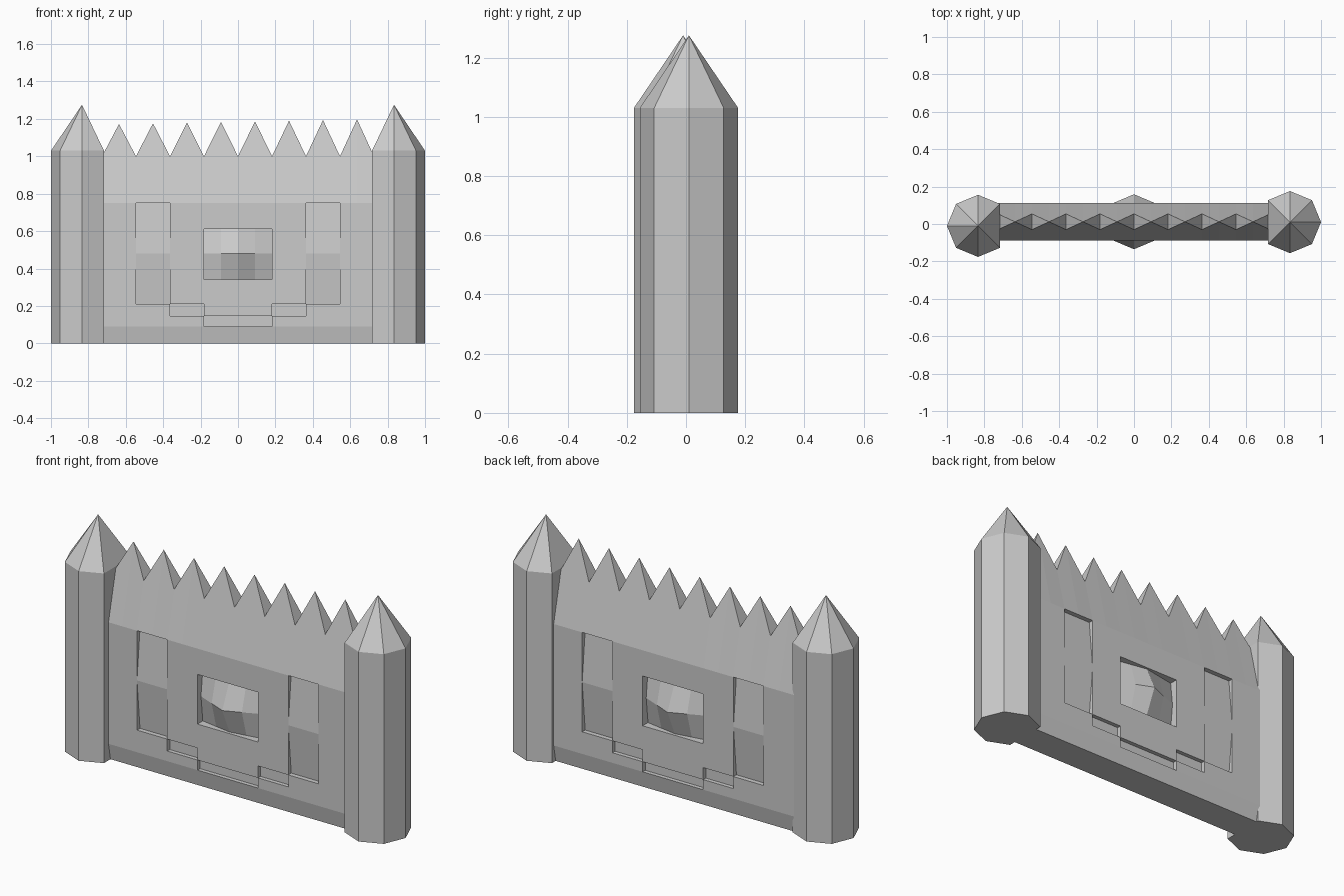
import bpy, bmesh, math
from mathutils import Vector

cube = bpy.data.objects.get("Cube")
if cube:
    bpy.data.objects.remove(cube, do_unlink=True)

stone = bpy.data.materials.new("stone_grey")
stone.use_nodes = True
GREY = (0.6, 0.6, 0.6, 1)
stone.diffuse_color = GREY
stone.node_tree.nodes["Principled BSDF"].inputs["Base Color"].default_value = GREY


def finish(bm, name):
    bmesh.ops.remove_doubles(bm, verts=bm.verts, dist=0.0005)
    mesh = bpy.data.meshes.new(name)
    bm.to_mesh(mesh)
    bm.free()
    mesh.materials.append(stone)
    obj = bpy.data.objects.new(name, mesh)
    bpy.context.collection.objects.link(obj)
    return obj


def face(bm, points, out):
    """Add a face whose normal points along the given direction."""
    f = bm.faces.new([bm.verts.new(p) for p in points])
    f.normal_update()
    if f.normal.dot(Vector(out)) < 0:
        f.normal_flip()


# Wall dimensions
STEP = 0.0909
HALF = 0.1
MID_Y = 0.012
LEVELS = [0.09, 0.145, 0.21, 0.34, 0.48, 0.61, 0.75]


def region(ax, z):
    """Name of the recess at a grid cell, ax counted in steps from the middle."""
    if 4 < ax < 6 and 0.21 < z < 0.75:
        return "slot"
    if ax < 2 and 0.34 < z < 0.61:
        return "window"
    if 2 < ax < 4 and 0.145 < z < 0.21:
        return "ledge"
    if ax < 2 and 0.09 < z < 0.145:
        return "sill"
    return ""


def half_depth(kind, x, z):
    """Distance of the surface from the wall's middle plane."""
    dz = abs(z - 0.48)
    if kind == "slot":
        return HALF - 0.095 * dz
    if kind == "window":
        u, v = abs(x) / 0.182, dz / 0.135
        return 0.147 - 0.077 * u - 0.06 * v + 0.045 * u * v
    return HALF - 0.022 if kind else HALF


def crest(i):
    """Top height and half thickness of the toothed crest."""
    return (1.185 + 0.0018 * i, 0) if i % 2 else (1.0, 0.042)


def build_wall():
    bm = bmesh.new()
    for i in range(-8, 8):
        x0, x1 = i * STEP, (i + 1) * STEP
        (z0, t0), (z1, t1) = crest(i), crest(i + 1)
        for s in (-1, 1):
            def pt(x, d, z):
                return (x, MID_Y + s * d, z)
            out = (0, s, 0)
            # Tapered foot and sloping toothed top
            face(bm, [pt(x0, 0.083, 0), pt(x1, 0.083, 0), pt(x1, HALF, 0.09), pt(x0, HALF, 0.09)], out)
            face(bm, [pt(x0, HALF, 0.75), pt(x1, HALF, 0.75), pt(x1, t1, z1), pt(x0, t0, z0)], out)
            # Main face with recessed cells and their side walls
            for lo, hi in zip(LEVELS, LEVELS[1:]):
                ax, mz = abs(i + 0.5), (lo + hi) / 2
                kind = region(ax, mz)
                corners = [(x0, lo), (x1, lo), (x1, hi), (x0, hi)]
                face(bm, [pt(x, half_depth(kind, x, z), z) for x, z in corners], out)
                if not kind:
                    continue
                for n, (dx, dz) in enumerate([(0, -1), (1, 0), (0, 1), (-1, 0)]):
                    beyond = region(abs(i + 0.5 + dx), mz + dz * (hi - lo + 0.01) * 0.6)
                    if beyond == kind:
                        continue
                    a, b = corners[n], corners[(n + 1) % 4]
                    da, db = half_depth(kind, *a), half_depth(kind, *b)
                    rim = [pt(a[0], HALF, a[1]), pt(b[0], HALF, b[1])]
                    if db < HALF - 0.0001:
                        rim.append(pt(b[0], db, b[1]))
                    if da < HALF - 0.0001:
                        rim.append(pt(a[0], da, a[1]))
                    if len(rim) > 2:
                        face(bm, rim, (-dx, 0, -dz))
        # Sides of the teeth and the underside
        tooth = [(x0, MID_Y - t0, z0), (x0, MID_Y + t0, z0), (x1, MID_Y + t1, z1), (x1, MID_Y - t1, z1)]
        face(bm, [tooth[0], tooth[2], tooth[3]] if t1 else tooth[:3], (0, 0, 1))
        face(bm, [(x, MID_Y + y, 0) for x, y in
                  ((x0, -0.083), (x1, -0.083), (x1, 0.083), (x0, 0.083))], (0, 0, -1))
    finish(bm, "toothed_wall")


def build_tower(name, side):
    """Octagonal tower with its inner corner cut flat, and a pointed roof."""
    bm = bmesh.new()
    cx, cy = side * 0.834, side * 0.01
    ring = []
    for k in range(-3, 4):
        a = k * math.pi / 4
        ring.append((cx + side * 0.166 * math.cos(a), cy + 0.166 * math.sin(a)))
    base = [bm.verts.new((x, y, 0)) for x, y in ring]
    eave = [bm.verts.new((x, y, 1.03)) for x, y in ring]
    tip = bm.verts.new((cx, cy, 1.275))
    for k in range(7):
        n = (k + 1) % 7
        bm.faces.new((base[k], base[n], eave[n], eave[k]))
        bm.faces.new((eave[k], eave[n], tip))
    bm.faces.new(base)
    bmesh.ops.recalc_face_normals(bm, faces=bm.faces)
    finish(bm, name)


build_wall()
build_tower("left_tower", 1)
build_tower("right_tower", -1)
